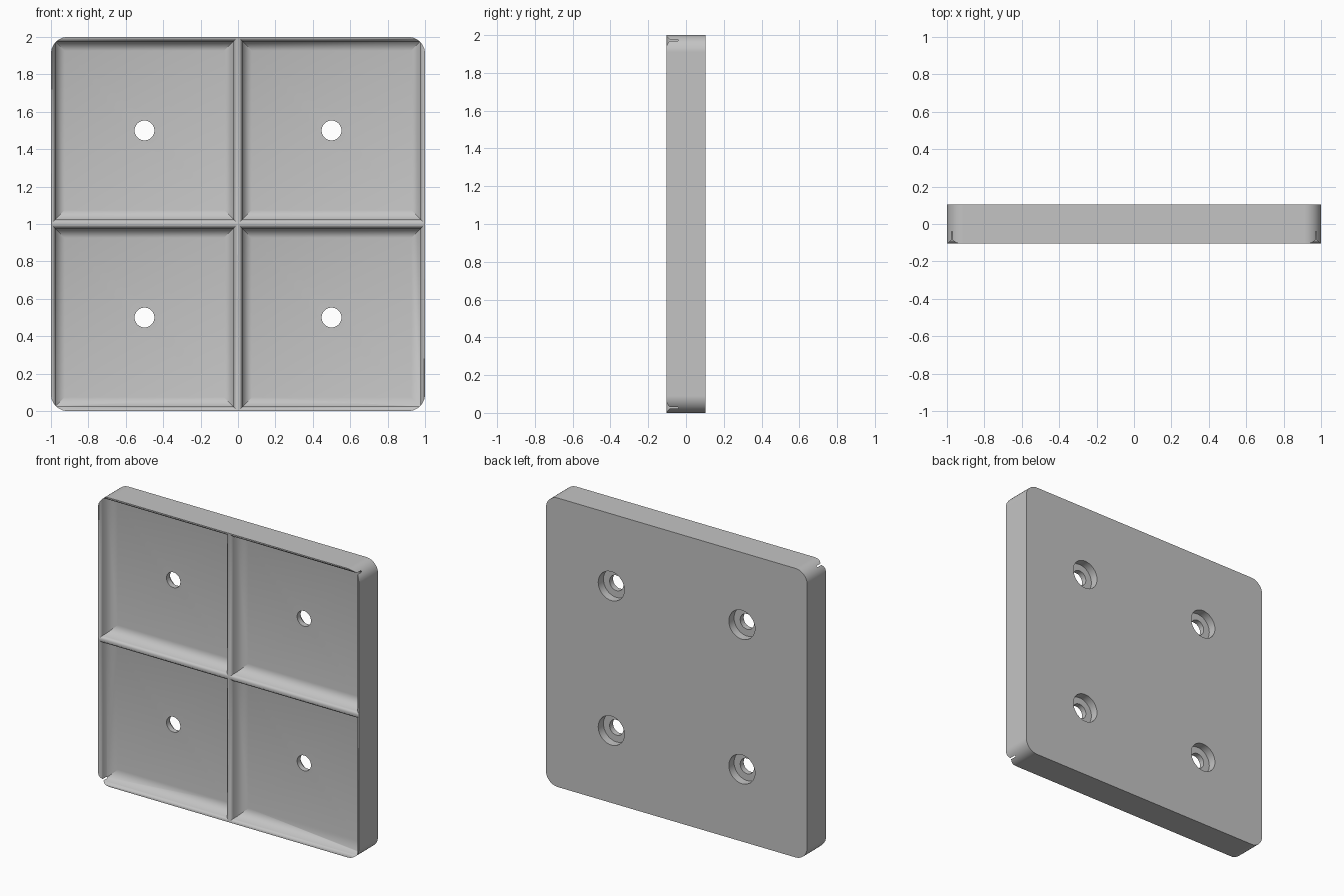
import bpy, bmesh, math
from math import radians

if "Cube" in bpy.data.objects:
    bpy.data.objects.remove(bpy.data.objects["Cube"])

FRONT, BACK = -0.103, 0.103
CORNER = 0.09

grey = bpy.data.materials.new("light_grey")
grey.use_nodes = True
grey.diffuse_color = (0.55, 0.55, 0.55, 1)
grey.node_tree.nodes["Principled BSDF"].inputs["Base Color"].default_value = (0.55, 0.55, 0.55, 1)


def square(half):
    return [(-half, -half), (half, -half), (half, half), (-half, half)]


def circle(radius, sides=48):
    return [(radius * math.cos(math.tau * i / sides),
             radius * math.sin(math.tau * i / sides)) for i in range(sides)]


def rounded_square(half, radius, steps=16):
    points = []
    inner = half - radius
    for quarter, (sx, sz) in enumerate([(1, 1), (-1, 1), (-1, -1), (1, -1)]):
        for i in range(steps + 1):
            a = math.pi / 2 * (quarter + i / steps)
            points.append((sx * inner + radius * math.cos(a),
                           sz * inner + radius * math.sin(a)))
    return points


def loft(name, rings, centres):
    """Skin a stack of (outline, y) rings and cap it, once per centre."""
    bm = bmesh.new()
    for cx, cz in centres:
        loops = [[bm.verts.new((cx + x, y, cz + z)) for x, z in outline]
                 for outline, y in rings]
        for a, b in zip(loops, loops[1:]):
            for i in range(len(a)):
                j = (i + 1) % len(a)
                bm.faces.new((a[i], a[j], b[j], b[i]))
        bm.faces.new(loops[0])
        bm.faces.new(loops[-1])
    bmesh.ops.recalc_face_normals(bm, faces=bm.faces)
    mesh = bpy.data.meshes.new(name)
    bm.to_mesh(mesh)
    bm.free()
    mesh.materials.append(grey)
    obj = bpy.data.objects.new(name, mesh)
    bpy.context.collection.objects.link(obj)
    return obj


# Solid plate with rounded corners
plate = loft("grid_plate", [(rounded_square(1, CORNER), FRONT),
                            (rounded_square(1, CORNER), BACK)], [(0, 1)])

# Square pockets: small lead-in chamfer, straight wall, wide chamfer to the floor
cell_centres = [(x, z) for x in (-0.5, 0.5) for z in (0.5, 1.5)]
pocket_steps = [(0.494, -0.05), (0.494, 0), (0.477, 0.017), (0.477, 0.06), (0.426, 0.111)]
pockets = loft("pocket_cutter", [(square(h), FRONT + d) for h, d in pocket_steps], cell_centres)

# Screw holes, counterbored from the back
bore_steps = [(0.1, BACK + 0.05), (0.1, BACK - 0.057), (0.053, BACK - 0.057), (0.053, FRONT)]
bores = loft("screw_hole_cutter", [(circle(r), y) for r, y in bore_steps], cell_centres)

bpy.ops.object.select_all(action='DESELECT')
bpy.context.view_layer.objects.active = plate
plate.select_set(True)
for cutter in (pockets, bores):
    cutter.hide_render = True
    cut = plate.modifiers.new(cutter.name, 'BOOLEAN')
    cut.operation = 'DIFFERENCE'
    cut.solver = 'EXACT'
    cut.object = cutter
    bpy.ops.object.modifier_apply(modifier=cut.name)
    bpy.data.objects.remove(cutter)

# Soft blends across the pocket chamfers, crisp mitres and rims
bpy.ops.object.shade_smooth_by_angle(angle=radians(50))
weighted = plate.modifiers.new("weighted_normals", 'WEIGHTED_NORMAL')
weighted.keep_sharp = True
